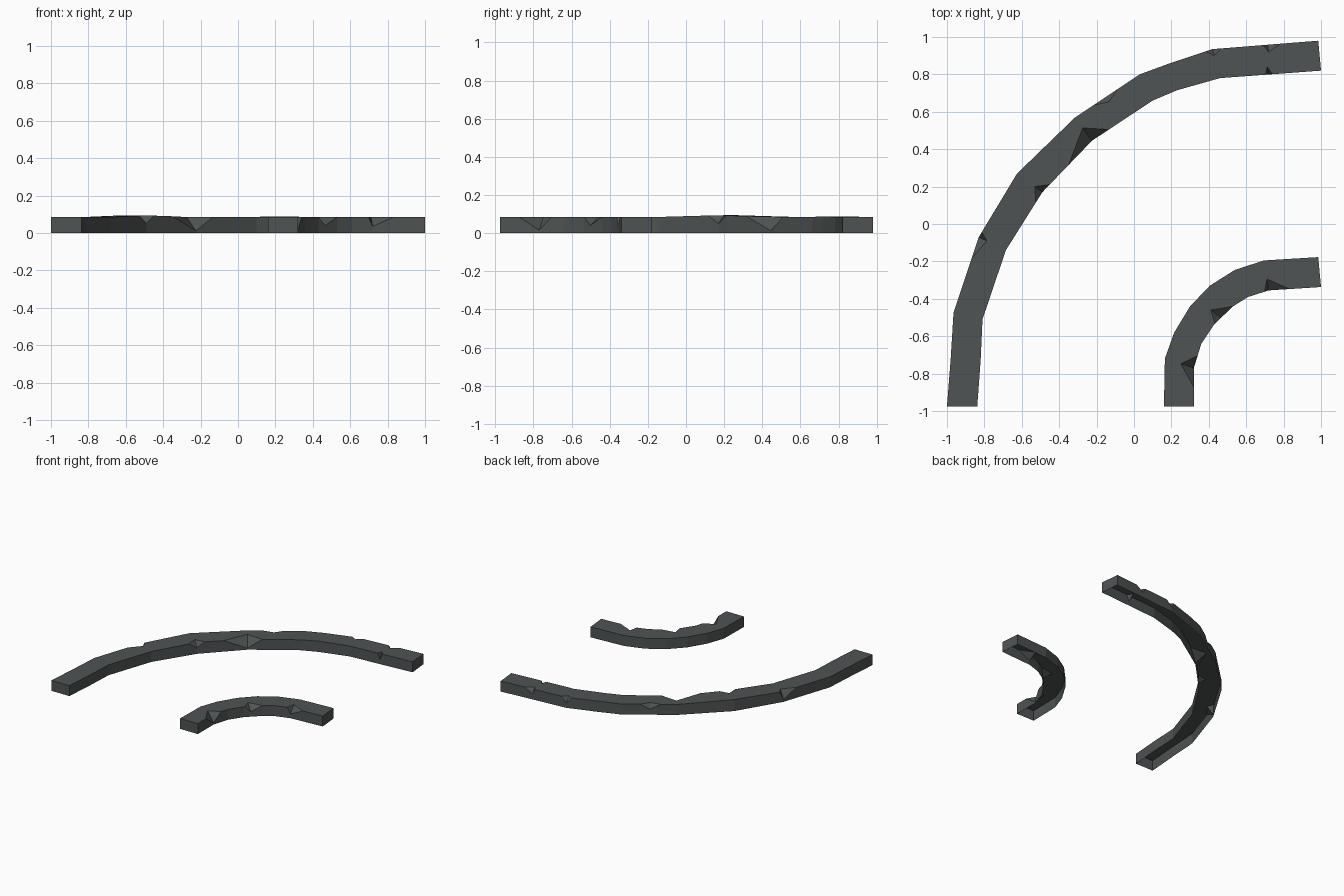
import bpy, bmesh
from mathutils import Vector

if "Cube" in bpy.data.objects:
    bpy.data.objects.remove(bpy.data.objects["Cube"])

HEIGHT = 0.085

stone = bpy.data.materials.new("dark_grey_stone")
stone.diffuse_color = (0.078, 0.087, 0.087, 1)
stone.use_nodes = True
stone.node_tree.nodes["Principled BSDF"].inputs["Base Color"].default_value = stone.diffuse_color


def along(points, s):
    """Point at a fractional index of a polyline."""
    i = min(int(s), len(points) - 2)
    return Vector(points[i]).lerp(Vector(points[i + 1]), s - i)


def curb(name, outer, inner, heights, chips):
    """Loft a hollow curb, open below. Chip: (side, start, middle, end, inset, low z)."""
    outer3 = [(x, y, heights.get(i, HEIGHT)) for i, (x, y) in enumerate(outer)]
    inner3 = [(x, y, heights.get(i, HEIGHT)) for i, (x, y) in enumerate(inner)]
    stations = set(float(i) for i in range(len(outer)))
    for c in chips:
        stations.update(map(float, c[1:4]))
    dents = {(c[0], float(c[2])): c[4:] for c in chips}

    bm = bmesh.new()
    rows = []
    for s in sorted(stations):
        o, i = along(outer3, s), along(inner3, s)

        def side(key, p, other):
            foot = bm.verts.new((p.x, p.y, 0))
            if (key, s) not in dents:
                edge = bm.verts.new(p)
                return [foot, edge, edge]
            inset, low = dents[key, s]
            return [foot, bm.verts.new((p.x, p.y, low)), bm.verts.new(p.lerp(other, inset))]

        rows.append(side("outer", o, i) + side("inner", i, o)[::-1])

    # walls, chip facets and top
    for a, b in zip(rows, rows[1:]):
        for k in range(5):
            face = list(dict.fromkeys((a[k], a[k + 1], b[k + 1], b[k])))
            if len(face) > 2:
                bm.faces.new(face)
    # end caps
    for r in (rows[0], rows[-1]):
        bm.faces.new(list(dict.fromkeys(r)))
    bmesh.ops.recalc_face_normals(bm, faces=bm.faces)

    mesh = bpy.data.meshes.new(name)
    bm.to_mesh(mesh)
    bm.free()
    mesh.materials.append(stone)
    bpy.context.collection.objects.link(bpy.data.objects.new(name, mesh))


# long outer curb
curb("outer_curb",
     [(-1, -.975), (-.98, -.72), (-.965, -.475), (-.83, -.07), (-.625, .27),
      (-.315, .57), (.03, .80), (.18, .855), (.42, .935), (.985, .98)],
     [(-.838, -.975), (-.82, -.73), (-.81, -.51), (-.685, -.14), (-.49, .17),
      (-.225, .445), (.10, .66), (.23, .715), (.46, .78), (1, .82)],
     {4: .094, 7: .088},
     [("inner", 3.82, 4, 4.15, .30, .05),
      ("inner", 4.53, 5, 5.28, .55, .012),
      ("inner", 8.35, 8.48, 8.72, .26, .035),
      ("outer", 2.72, 3, 3.08, .30, .02),
      ("outer", 5.28, 5.48, 5.66, .20, .045),
      ("outer", 7.85, 8, 8.08, .22, .04),
      ("outer", 8.45, 8.52, 8.64, .25, .045)])

# short inner curb
curb("inner_curb",
     [(.16, -.975), (.165, -.72), (.215, -.58), (.30, -.44),
      (.405, -.33), (.54, -.245), (.695, -.195), (.985, -.177)],
     [(.32, -.975), (.32, -.77), (.36, -.64), (.43, -.535),
      (.53, -.44), (.61, -.39), (.72, -.355), (1, -.337)],
     {},
     [("inner", .5, 1, 1.5, .45, .015),
      ("inner", 3.03, 3.35, 4, .42, .04),
      ("inner", 5.8, 6, 6.4, .38, .035)])
